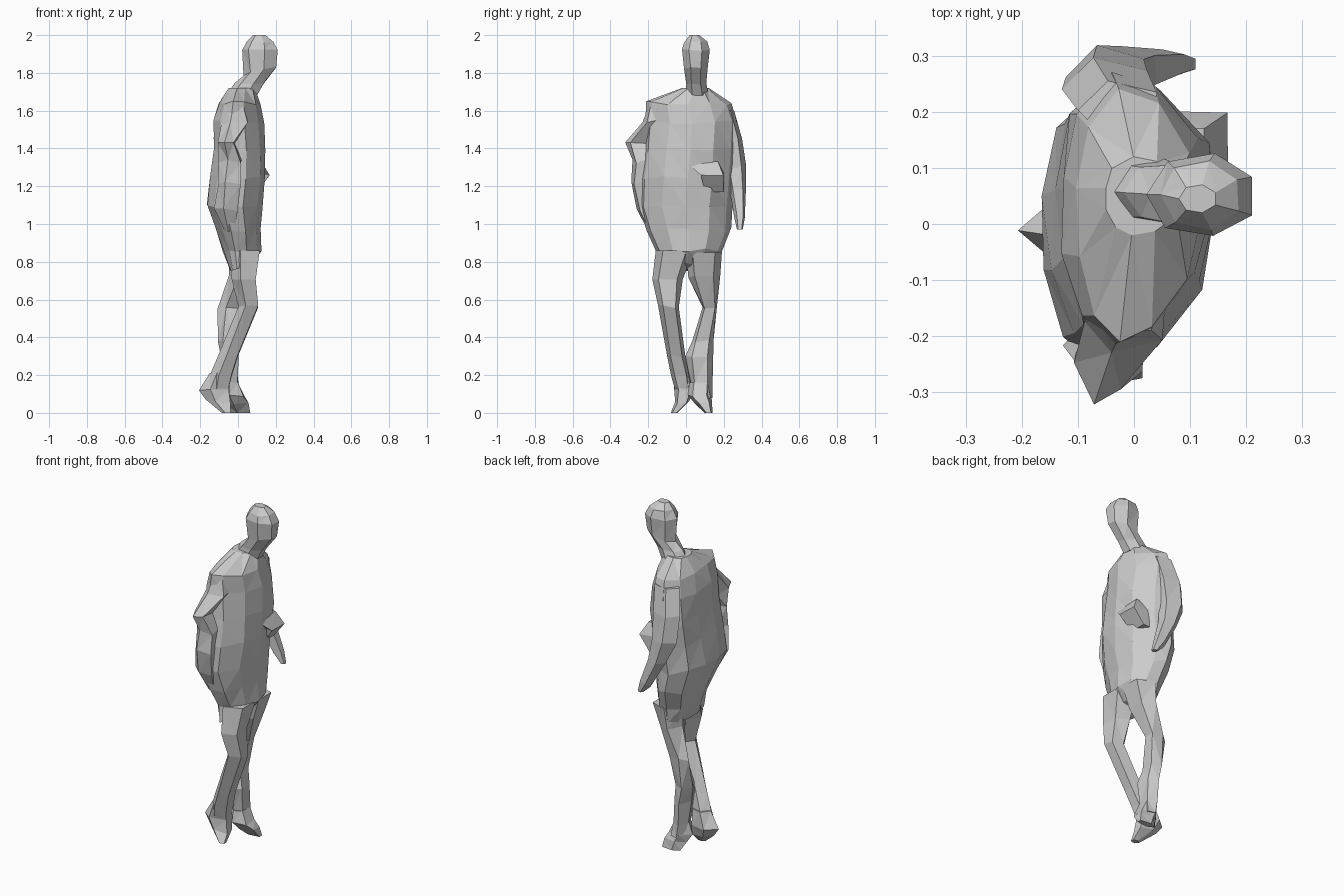
import bpy, bmesh, math, random

random.seed(4)

# Unit outlines: a D-shaped torso (flat back, bulging front) and regular polygons
TORSO = [(1, 0), (.85, .5), (.3, .88), (-.3, 1), (-.85, .7), (-1, .2),
         (-1, -.35), (-.75, -.8), (-.35, -1), (.25, -.9), (.8, -.5)]


def polygon(n):
    """Regular polygon stretched to fill -1..1 on both axes."""
    pts = [(math.cos((i + .5) * math.tau / n), math.sin((i + .5) * math.tau / n)) for i in range(n)]
    (a, b), (c, d) = [(min(v), max(v)) for v in zip(*pts)]
    return [(2 * (x - a) / (b - a) - 1, 2 * (y - c) / (d - c) - 1) for x, y in pts]


def loft(name, outline, sections, jitter=0.005):
    """sections: (z, x0, x1, y0, y1, tilt) - tilt lifts the +x side."""
    bm = bmesh.new()
    rings = []
    for k, (z, x0, x1, y0, y1, tilt) in enumerate(sections):
        j = 0 if k in (0, len(sections) - 1) else jitter
        ring = []
        for u, v in outline:
            x = (x0 + x1) / 2 + u * (x1 - x0) / 2 + random.uniform(-j, j)
            y = (y0 + y1) / 2 + v * (y1 - y0) / 2 + random.uniform(-j, j)
            ring.append(bm.verts.new((x, y, z + u * tilt + random.uniform(-j, j) * 2)))
        rings.append(ring)
    n = len(outline)
    for a, b in zip(rings, rings[1:]):
        for i in range(n):
            bm.faces.new((a[i], a[(i + 1) % n], b[(i + 1) % n], b[i]))
    bm.faces.new(rings[0][::-1])
    bm.faces.new(rings[-1])
    bmesh.ops.triangulate(bm, faces=bm.faces[:])
    bmesh.ops.recalc_face_normals(bm, faces=bm.faces[:])
    mesh = bpy.data.meshes.new(name)
    bm.to_mesh(mesh)
    bm.free()
    obj = bpy.data.objects.new(name, mesh)
    bpy.context.collection.objects.link(obj)
    return obj


# Coat and shoulders
loft("torso", TORSO, [
    (.77, -.04, .07, -.165, .175, .02),
    (.86, -.075, .12, -.16, .19, .0),
    (.97, -.115, .125, -.205, .235, 0),
    (1.10, -.16, .132, -.25, .25, 0),
    (1.25, -.145, .145, -.25, .26, 0),
    (1.40, -.13, .15, -.225, .265, 0),
    (1.54, -.125, .135, -.21, .27, 0),
    (1.64, -.10, .115, -.21, .24, 0),
    (1.72, -.05, .09, -.02, .12, 0)], 0.006)

# Fold of the coat across the chest
loft("coat_fold", polygon(4), [
    (1.17, .06, .10, .10, .20, 0),
    (1.26, .06, .165, .08, .20, 0),
    (1.33, .06, .125, .0, .17, 0)], 0.004)

# Neck and head, leaning forward
loft("head", polygon(7), [
    (1.68, -.06, .10, .0, .12, 0),
    (1.74, -.02, .135, .0, .11, 0),
    (1.81, .03, .20, -.008, .115, .02),
    (1.92, .02, .21, -.022, .123, 0),
    (1.965, .045, .185, -.01, .11, 0),
    (2.00, .08, .145, .02, .07, 0)], 0.003)

# Near arm, elbow pushed outward
loft("bent_arm", polygon(5), [
    (.96, -.07, -.02, -.20, -.16, 0),
    (1.08, -.13, .0, -.26, -.17, 0),
    (1.22, -.11, .01, -.295, -.19, 0),
    (1.33, -.10, .02, -.285, -.19, 0),
    (1.42, -.105, -.02, -.32, -.17, 0),
    (1.54, -.09, .05, -.225, -.13, 0),
    (1.62, -.06, .03, -.20, -.14, 0)], 0.006)

# Far arm hanging, hand reaching forward
loft("hanging_arm", polygon(5), [
    (.97, .08, .11, .27, .30, 0),
    (1.03, .03, .09, .255, .315, .01),
    (1.18, -.06, .04, .235, .315, 0),
    (1.30, -.12, .02, .21, .315, 0),
    (1.45, -.125, .02, .18, .295, 0),
    (1.60, -.10, .04, .15, .255, 0)], 0.004)

# Legs
loft("bent_leg", polygon(5), [
    (.13, -.15, -.05, -.06, .03, 0),
    (.20, -.15, -.03, -.075, .02, 0),
    (.30, -.105, .0, -.10, .0, 0),
    (.56, .0, .105, -.145, -.035, 0),
    (.71, -.03, .09, -.18, -.015, 0),
    (.86, -.05, .115, -.16, .04, 0)])
loft("straight_leg", polygon(5), [
    (.08, -.06, .01, .08, .14, 0),
    (.16, -.08, .0, .03, .14, 0),
    (.29, -.09, .0, .0, .14, 0),
    (.38, -.11, -.02, .03, .145, 0),
    (.56, -.105, .0, .085, .165, 0),
    (.72, -.05, .07, .01, .18, 0),
    (.85, -.05, .11, .0, .19, 0)])

# Feet
loft("back_foot", polygon(5), [
    (.0, -.085, -.04, -.08, -.045, 0),
    (.06, -.17, -.04, -.06, .02, -.01),
    (.12, -.205, -.05, -.06, .04, .0),
    (.21, -.15, -.05, -.07, .03, 0)], 0.003)
loft("front_foot", polygon(5), [
    (.0, -.045, .065, .10, .14, 0),
    (.05, -.07, .055, .05, .14, 0),
    (.09, -.09, .03, .01, .135, 0),
    (.16, -.075, .0, .02, .135, 0)], 0.003)
